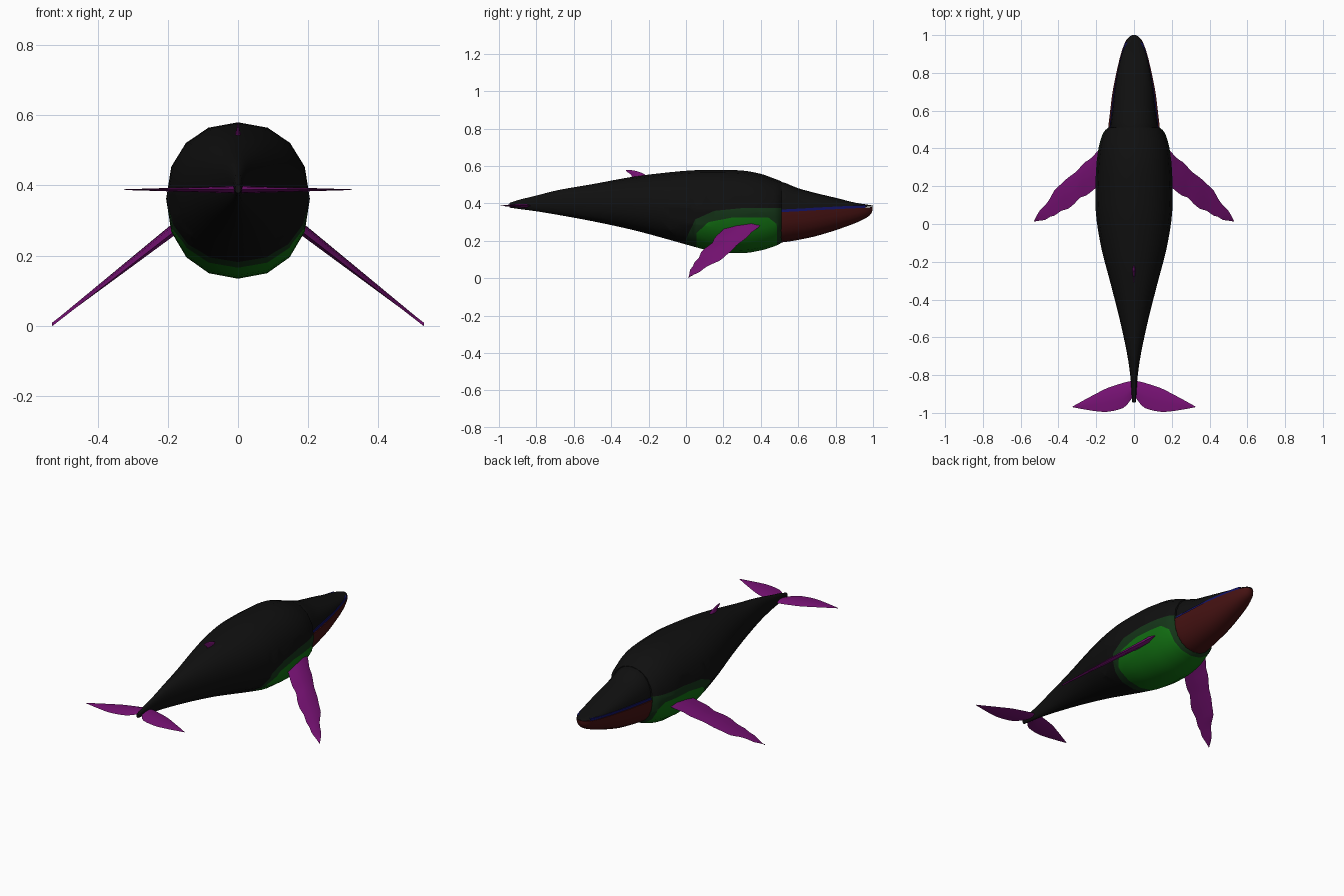
import bpy, bmesh, math
from mathutils import Vector

cube = bpy.data.objects.get("Cube")
if cube:
    bpy.data.objects.remove(cube)


def material(name, r, g, b):
    mat = bpy.data.materials.new(name)
    mat.use_nodes = True
    mat.diffuse_color = (r, g, b, 1)
    mat.node_tree.nodes["Principled BSDF"].inputs["Base Color"].default_value = (r, g, b, 1)
    return mat


black = material("black skin", .005, .005, .005)
purple = material("purple fin", .19, .006, .18)
light_green = material("belly green", .006, .16, .006)
dark_green = material("dark green", .007, .035, .009)
red = material("jaw red", .06, .006, .006)
blue = material("mouth blue", .006, .006, .13)


def smooth_stations(stations, steps):
    """Catmull-Rom resampling of a list of tuples."""
    pts = [Vector(s) for s in stations]
    out = []
    for i in range(len(pts) - 1):
        p, q = pts[i], pts[i + 1]
        before = pts[i - 1] if i else p
        after = pts[min(i + 2, len(pts) - 1)]
        m, n = (q - before) / 2, (after - p) / 2
        for k in range(steps):
            t = k / steps
            u = 1 - t
            out.append(p * (1 + 2 * t) * u * u + m * t * u * u
                       + q * t * t * (3 - 2 * t) - n * t * t * u)
    return out + [pts[-1]]


def loft(rings):
    """Skin a row of closed rings and cap both ends."""
    bm = bmesh.new()
    rows = [[bm.verts.new(p) for p in ring] for ring in rings]
    for a, b in zip(rows, rows[1:]):
        for i in range(len(a)):
            j = (i + 1) % len(a)
            bm.faces.new((a[i], a[j], b[j], b[i]))
    bm.faces.new(rows[0])
    bm.faces.new(rows[-1])
    bmesh.ops.recalc_face_normals(bm, faces=bm.faces)
    return bm


def finish(bm, name, mats, mirror=False, angle=40):
    mesh = bpy.data.meshes.new(name)
    bm.to_mesh(mesh)
    bm.free()
    obj = bpy.data.objects.new(name, mesh)
    bpy.context.collection.objects.link(obj)
    for m in mats:
        mesh.materials.append(m)
    bpy.ops.object.select_all(action='DESELECT')
    obj.select_set(True)
    bpy.context.view_layer.objects.active = obj
    bpy.ops.object.shade_smooth_by_angle(angle=math.radians(angle))
    if mirror:
        obj.modifiers.new("mirror", 'MIRROR')
    return obj


def soft(v):
    """Push a circle slightly towards a box."""
    return math.copysign(abs(v) ** .92, v)


def oval(y, w, top, bottom, sides=16):
    mid, h = (top + bottom) / 2, (top - bottom) / 2
    angles = [math.tau * i / sides for i in range(sides)]
    return [(w * soft(math.cos(a)), y, mid + h * soft(math.sin(a))) for a in angles]


def dome(y, w, base, tip, segments=10):
    angles = [math.pi * i / segments for i in range(segments + 1)]
    return [(w * soft(math.cos(a)), y, base + (tip - base) * soft(math.sin(a))) for a in angles]


# Body: y, half width, top, bottom
body = [(-.945, .009, .402, .378), (-.89, .013, .42, .37), (-.8, .02, .442, .358),
        (-.68, .038, .472, .338), (-.5, .077, .503, .305), (-.3, .128, .54, .262),
        (-.14, .17, .561, .22), (.02, .198, .576, .175), (.15, .205, .58, .143),
        (.3, .2, .576, .134), (.4, .188, .558, .149), (.46, .172, .537, .167),
        (.49, .158, .526, .178), (.51, .137, .518, .19)]
bm = loft([oval(*s) for s in smooth_stations(body, 3)])

# Belly patches, each bounded by a convex line in (y, z)
dark_line = [(-.01, .1), (.0, .21), (.05, .315), (.15, .36), (.3, .375), (.6, .375)]
light_line = [(.055, .1), (.055, .24), (.12, .3), (.25, .325), (.44, .325), (.485, .29), (.49, .1)]


def edges_of(line):
    for (y0, z0), (y1, z1) in zip(line, line[1:]):
        yield Vector((0, y0, z0)), Vector((0, z0 - z1, y1 - y0)).normalized()


def inside(point, line):
    return all((point - co).dot(no) < 0 for co, no in edges_of(line))


for line in (dark_line, light_line):
    for co, no in edges_of(line):
        faces = [f for f in bm.faces
                 if f.calc_center_median().y > -.1 and f.calc_center_median().z < .45]
        geom = list({v for f in faces for v in f.verts}) + \
            list({e for f in faces for e in f.edges}) + faces
        bmesh.ops.bisect_plane(bm, geom=geom, dist=1e-5, plane_co=co, plane_no=no)
for f in bm.faces:
    c = f.calc_center_median()
    f.material_index = 2 if inside(c, light_line) else 1 if inside(c, dark_line) else 0
finish(bm, "body", [black, dark_green, light_green])

# Upper head: y, half width, lip height, top
head = [(.45, .12, .362, .5), (.51, .126, .363, .515), (.6, .115, .366, .481),
        (.7, .104, .371, .454), (.8, .088, .376, .43), (.9, .066, .38, .405),
        (.96, .045, .382, .395), (.99, .025, .383, .39), (1, .01, .384, .387)]
finish(loft([dome(*s) for s in smooth_stations(head, 3)]), "upper_head", [black])

# Lower jaw: y, half width, lip height, bottom
jaw = [(.485, .125, .35, .2), (.505, .136, .353, .191), (.6, .126, .358, .205),
       (.72, .11, .365, .232), (.88, .075, .373, .285), (.96, .048, .377, .321),
       (.988, .028, .38, .343), (.998, .01, .381, .365)]
jaw_rings = smooth_stations(jaw, 3)
finish(loft([dome(*s) for s in jaw_rings]), "lower_jaw", [red])

# Mouth lining: a thin strip between the lips
strip = [[(sx * w * .95, y, lip + dz) for sx, dz in ((-1, -.01), (1, -.01), (1, .014), (-1, .014))]
         for y, w, lip, _ in jaw_rings if y < .97]
finish(loft(strip), "mouth_lining", [blue])


def blade(lead, trail, thickness, up):
    """Lens-shaped section from leading to trailing edge."""
    lead, trail, off = Vector(lead), Vector(trail), Vector(up) * thickness / 2
    a, b = lead.lerp(trail, .25), lead.lerp(trail, .65)
    return [lead, a + off, b + off * .8, trail, b - off * .8, a - off]


# Side flippers: x, leading y, trailing y
flipper = [(.14, .42, .23), (.19, .388, .2), (.225, .35, .172), (.255, .33, .15), (.285, .3, .14),
           (.315, .27, .108), (.35, .245, .08), (.385, .212, .07), (.42, .18, .045),
           (.445, .135, .038), (.47, .1, .022), (.5, .07, .018), (.53, .016, .012)]
rings = []
for x, lead, trail in smooth_stations(flipper, 2):
    z = .27 - (x - .185) * .775
    rings.append(blade((x, lead, z + .006), (x, trail, z - .004), .002 + (.53 - x) * .08, (.6, 0, .8)))
finish(loft(rings), "flippers", [purple], mirror=True)

# Tail flukes: x, leading y, trailing y
fluke = [(0, -.828, -.9), (.02, -.832, -.935), (.06, -.842, -.975), (.14, -.868, -.994),
         (.2, -.898, -.991), (.26, -.93, -.982), (.325, -.966, -.97)]
rings = [blade((x, lead, .388), (x, trail, .388), .002 + (.325 - x) * .06, (0, 0, 1))
         for x, lead, trail in smooth_stations(fluke, 3)]
finish(loft(rings), "tail_flukes", [purple], mirror=True)

# Back fin: height, leading y, trailing y
dorsal = [(.52, -.2, -.285), (.55, -.215, -.292), (.565, -.24, -.31), (.575, -.275, -.322),
          (.579, -.3, -.32)]
rings = [blade((0, lead, z), (0, trail, z), .002 + (.58 - z) * .4, (1, 0, 0))
         for z, lead, trail in smooth_stations(dorsal, 2)]
finish(loft(rings), "back_fin", [purple])
